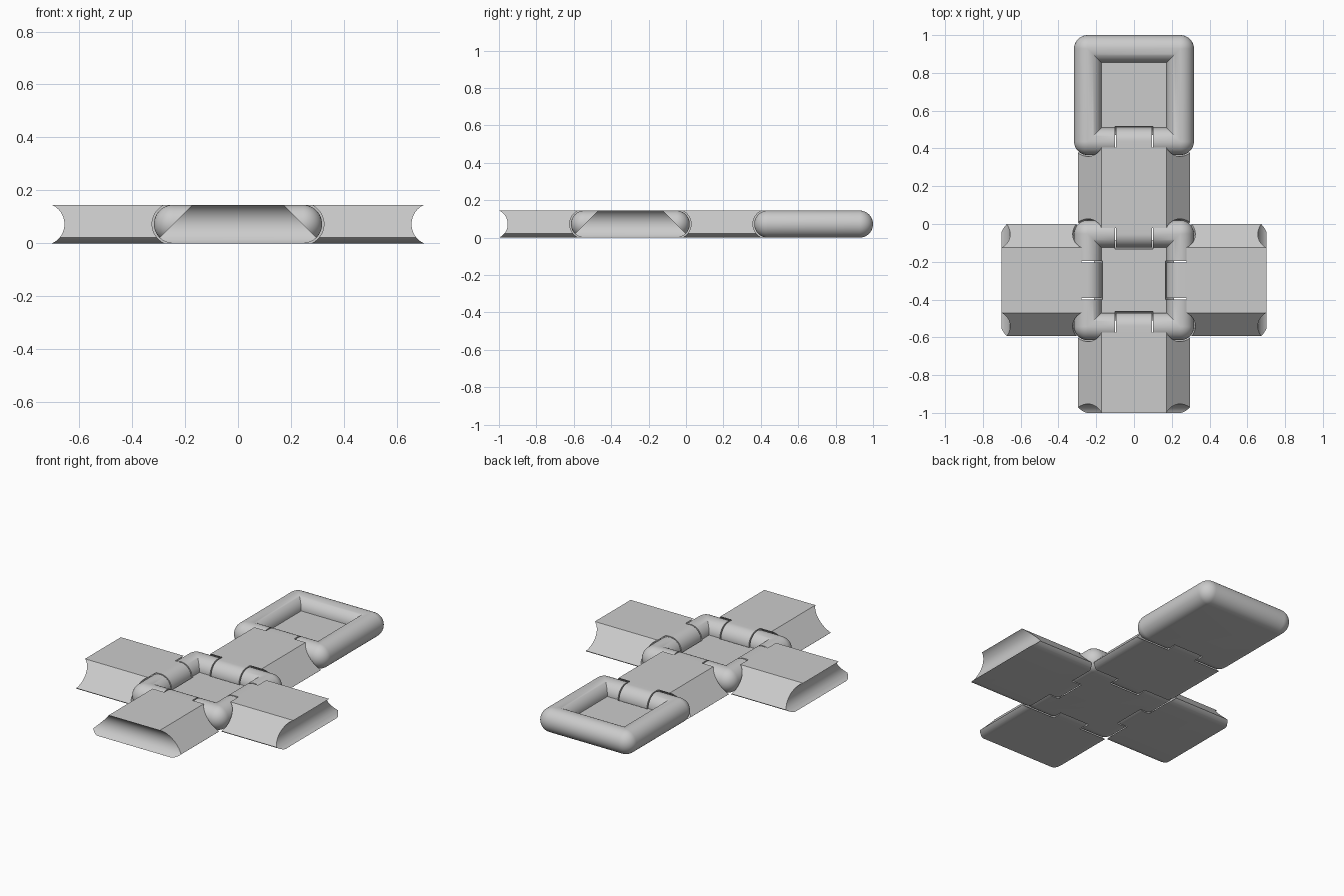
import bpy, bmesh, math
from mathutils import Vector, Matrix

if "Cube" in bpy.data.objects:
    bpy.data.objects.remove(bpy.data.objects["Cube"])

A = 0.245      # half distance between hinge axes
r = 0.0725     # rim tube radius
R = 0.0795     # clearance groove radius
E = math.sqrt(R * R - r * r)
KW, GW = 0.094, 0.101   # knuckle and slot half widths


def make(name, bm):
    bmesh.ops.recalc_face_normals(bm, faces=bm.faces[:])
    me = bpy.data.meshes.new(name)
    bm.to_mesh(me)
    bm.free()
    ob = bpy.data.objects.new(name, me)
    bpy.context.collection.objects.link(ob)
    return ob


def prism(name, pts, axis, lo, hi):
    """Extrude a closed (u, z) profile along the x or y axis."""
    bm = bmesh.new()
    put = (lambda u, z, t: (t, u, z)) if axis == 'x' else (lambda u, z, t: (u, t, z))
    a = [bm.verts.new(put(u, z, lo)) for u, z in pts]
    b = [bm.verts.new(put(u, z, hi)) for u, z in pts]
    bm.faces.new(a)
    bm.faces.new(b[::-1])
    for i in range(len(pts)):
        j = (i + 1) % len(pts)
        bm.faces.new((a[i], a[j], b[j], b[i]))
    return make(name, bm)


def arc(cu, cz, rad, a0, a1, n):
    return [(cu + rad * math.cos(math.radians(a0 + (a1 - a0) * i / n)),
             cz + rad * math.sin(math.radians(a0 + (a1 - a0) * i / n))) for i in range(n + 1)]


def boolean(ob, tool, op):
    m = ob.modifiers.new(op, 'BOOLEAN')
    m.operation, m.object, m.solver = op, tool, 'EXACT'
    bpy.context.view_layer.objects.active = ob
    bpy.ops.object.modifier_apply(modifier=m.name)
    bpy.data.objects.remove(tool)


def smooth(ob):
    bpy.ops.object.select_all(action='DESELECT')
    ob.select_set(True)
    bpy.context.view_layer.objects.active = ob
    bpy.ops.object.shade_smooth_by_angle(angle=math.radians(30))


def groove(half):
    return prism("groove_cutter", arc(0, r, R, 0, 360, 64)[:-1], 'x', -half, half)


# Square tray: rounded slab with a tube-like rim and a sunken floor
def tray(name, cy, hinge_angles):
    bm = bmesh.new()
    for sx in (-1, 1):
        for sy in (-1, 1):
            bmesh.ops.create_uvsphere(bm, u_segments=48, v_segments=24, radius=r,
                                      matrix=Matrix.Translation((sx * A, sy * A, r)))
    hull = bmesh.ops.convex_hull(bm, input=bm.verts[:])
    junk = {g for g in hull["geom_interior"] + hull["geom_unused"]
            if isinstance(g, bmesh.types.BMVert)}
    bmesh.ops.delete(bm, geom=list(junk), context='VERTS')
    keep = {f for f in hull["geom"] if isinstance(f, bmesh.types.BMFace) and f.is_valid}
    bmesh.ops.delete(bm, geom=[f for f in bm.faces if f not in keep], context='FACES_ONLY')
    bm.normal_update()
    top = [f for f in bm.faces if all(v.co.z > 2 * r - 1e-5 for v in f.verts)]
    bmesh.ops.delete(bm, geom=top, context='FACES')
    prev = None
    for u, z in arc(A, r, r, 90, 180, 12):
        loop = [bm.verts.new((sx * u, sy * u, z)) for sx, sy in ((-1, -1), (1, -1), (1, 1), (-1, 1))]
        if prev:
            for i in range(4):
                j = (i + 1) % 4
                bm.faces.new((prev[i], prev[j], loop[j], loop[i]))
        prev = loop
    bm.faces.new(prev)
    bmesh.ops.remove_doubles(bm, verts=bm.verts[:], dist=1e-5)
    loose = [e for e in bm.edges if not e.link_faces]
    bmesh.ops.delete(bm, geom=loose, context='EDGES')
    ob = make(name, bm)
    # hinge slots
    for ang in hinge_angles:
        c = groove(GW)
        c.data.transform(Matrix.Rotation(math.radians(ang), 4, 'Z') @ Matrix.Translation((0, A, 0)))
        boolean(ob, c, 'DIFFERENCE')
    ob.location = (0, cy, 0)
    smooth(ob)


# Side panel: 45 degree flanks, grooved ends, hinge knuckles
def panel(name, loc, ang, both=False):
    right = arc(A, r, r, -90, -45, 8) + [(A - r, 2 * r)]
    pts = right + [(-u, z) for u, z in reversed(right)]
    ob = prism(name, pts, 'y', 0.01, 2 * A - 0.01)
    for y in (0, 2 * A):
        c = groove(0.5)
        c.data.transform(Matrix.Translation((0, y, 0)))
        boolean(ob, c, 'DIFFERENCE')
        # slivers left beyond the groove lips
        lo, hi = (-0.1, E) if y == 0 else (2 * A - E, 2 * A + 0.1)
        c = prism("end_cutter", [(-.5, -.1), (.5, -.1), (.5, .3), (-.5, .3)], 'y', lo, hi)
        boolean(ob, c, 'DIFFERENCE')
    for y, s in ((0, 1), (2 * A, -1))[:2 if both else 1]:
        prof = arc(0, r, r, 90, 270, 24) + [(0.1, 0), (0.1, 2 * r)]
        k = prism("knuckle", [(y + s * u, z) for u, z in prof], 'x', -KW, KW)
        boolean(ob, k, 'UNION')
    ob.location = (loc[0], loc[1], 0)
    ob.rotation_euler.z = math.radians(ang)
    smooth(ob)


top_axis = 1 - r
cy = top_axis - 5 * A
tray("lid_tray", top_axis - A, [180])
tray("base_tray", cy, [0, 90, 180, 270])
panel("back_panel", (0, cy + A), 0, both=True)
panel("front_panel", (0, cy - A), 180)
panel("left_panel", (-A, cy), 90)
panel("right_panel", (A, cy), -90)
